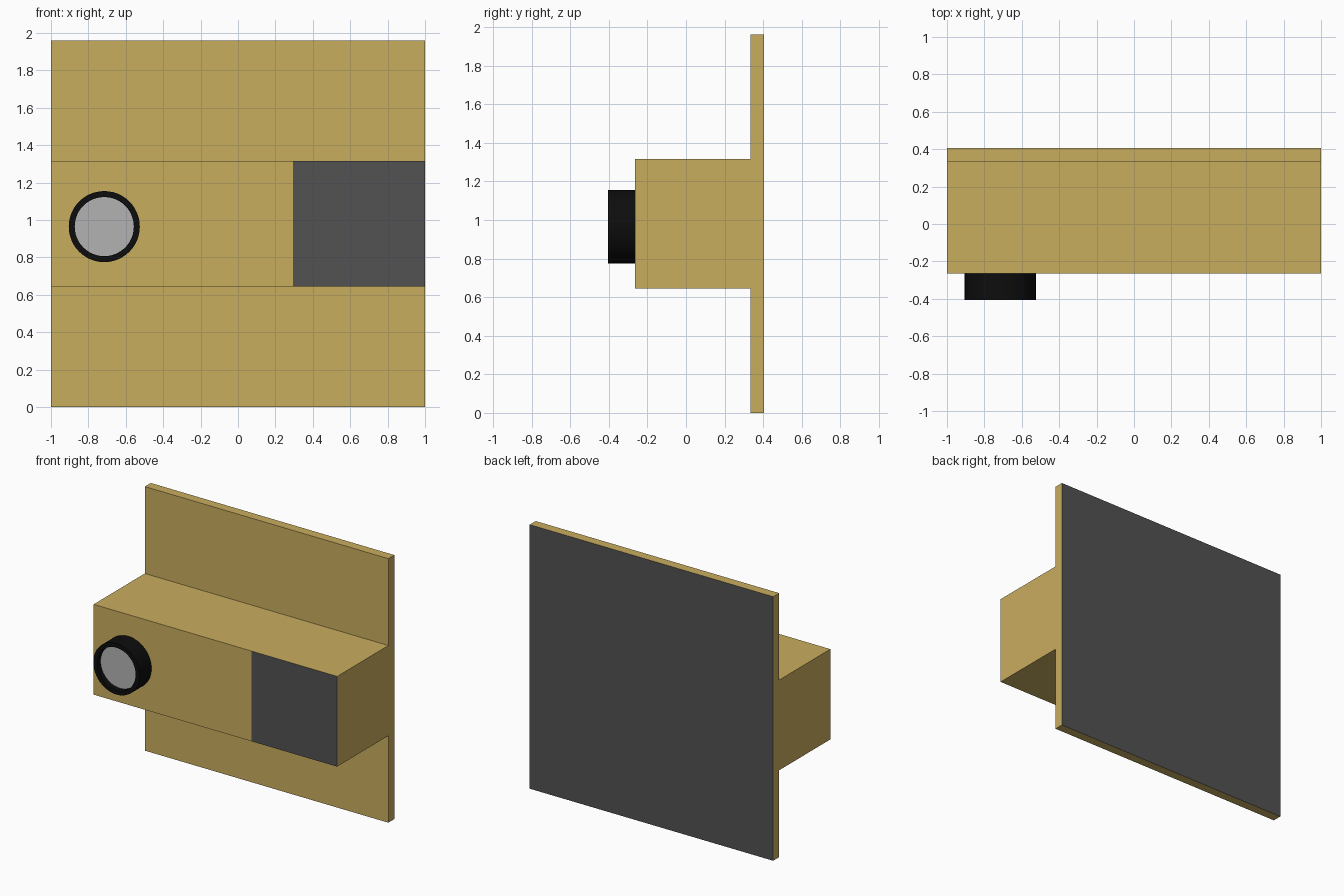
import bpy, bmesh, math
from mathutils import Matrix

if "Cube" in bpy.data.objects:
    bpy.data.objects.remove(bpy.data.objects["Cube"])


def material(name, rgb):
    m = bpy.data.materials.new(name)
    m.diffuse_color = (*rgb, 1)
    m.use_nodes = True
    m.node_tree.nodes["Principled BSDF"].inputs["Base Color"].default_value = m.diffuse_color
    return m


TAN = material("tan", (0.584, 0.418, 0.114))
DARK = material("dark_grey", (0.085, 0.085, 0.085))
BLACK = material("black", (0.004, 0.004, 0.004))
GLASS = material("pale_glass", (0.45, 0.45, 0.45))


def add_object(name, bm, *mats):
    bmesh.ops.recalc_face_normals(bm, faces=bm.faces)
    mesh = bpy.data.meshes.new(name)
    bm.to_mesh(mesh)
    bm.free()
    for m in mats:
        mesh.materials.append(m)
    ob = bpy.data.objects.new(name, mesh)
    bpy.context.collection.objects.link(ob)
    return ob


# Housing: T-shaped profile (y, z) of back plate and box, extruded across x
profile = [(0.405, 0), (0.405, 1.96), (0.335, 1.96), (0.335, 1.315),
           (-0.265, 1.315), (-0.265, 0.645), (0.335, 0.645), (0.335, 0)]
bm = bmesh.new()
end = bm.faces.new([bm.verts.new((-1, y, z)) for y, z in profile])
ext = bmesh.ops.extrude_face_region(bm, geom=[end], use_keep_orig=True)
bmesh.ops.translate(bm, vec=(2, 0, 0),
                    verts=[v for v in ext["geom"] if isinstance(v, bmesh.types.BMVert)])
bmesh.ops.recalc_face_normals(bm, faces=bm.faces)

# Split the box front so its right end can be the dark panel
front = next(f for f in bm.faces if abs(f.calc_center_median().y + 0.265) < 1e-4)
bmesh.ops.bisect_plane(bm, geom=[front, *front.edges, *front.verts],
                       plane_co=(0.295, 0, 0), plane_no=(1, 0, 0))
for f in bm.faces:
    c = f.calc_center_median()
    if c.y > 0.404 or (c.y < -0.264 and c.x > 0.295):
        f.material_index = 1
add_object("housing", bm, TAN, DARK)

# Lens: black tube with a recessed pale disc
LENS = Matrix.Translation((-0.715, -0.265, 0.965)) @ Matrix.Rotation(math.radians(90), 4, "X")
SIDES = 48


def ring_loop(bm, radius, depth):
    return [bm.verts.new((radius * math.cos(i * math.tau / SIDES),
                          radius * math.sin(i * math.tau / SIDES), depth))
            for i in range(SIDES)]


bm = bmesh.new()
loops = [ring_loop(bm, r, d) for r, d in
         [(0.19, 0), (0.19, 0.14), (0.158, 0.14), (0.158, 0)]]
for a, b in zip(loops, loops[1:] + loops[:1]):
    for i in range(SIDES):
        j = (i + 1) % SIDES
        bm.faces.new((a[i], a[j], b[j], b[i]))
bm.transform(LENS)
barrel = add_object("lens_barrel", bm, BLACK)
bpy.context.view_layer.objects.active = barrel
barrel.select_set(True)
bpy.ops.object.shade_smooth_by_angle(angle=math.radians(30))

bm = bmesh.new()
bmesh.ops.create_cone(bm, cap_ends=True, segments=SIDES, radius1=0.158, radius2=0.158,
                      depth=0.1, matrix=LENS @ Matrix.Translation((0, 0, 0.05)))
add_object("lens_glass", bm, GLASS)
